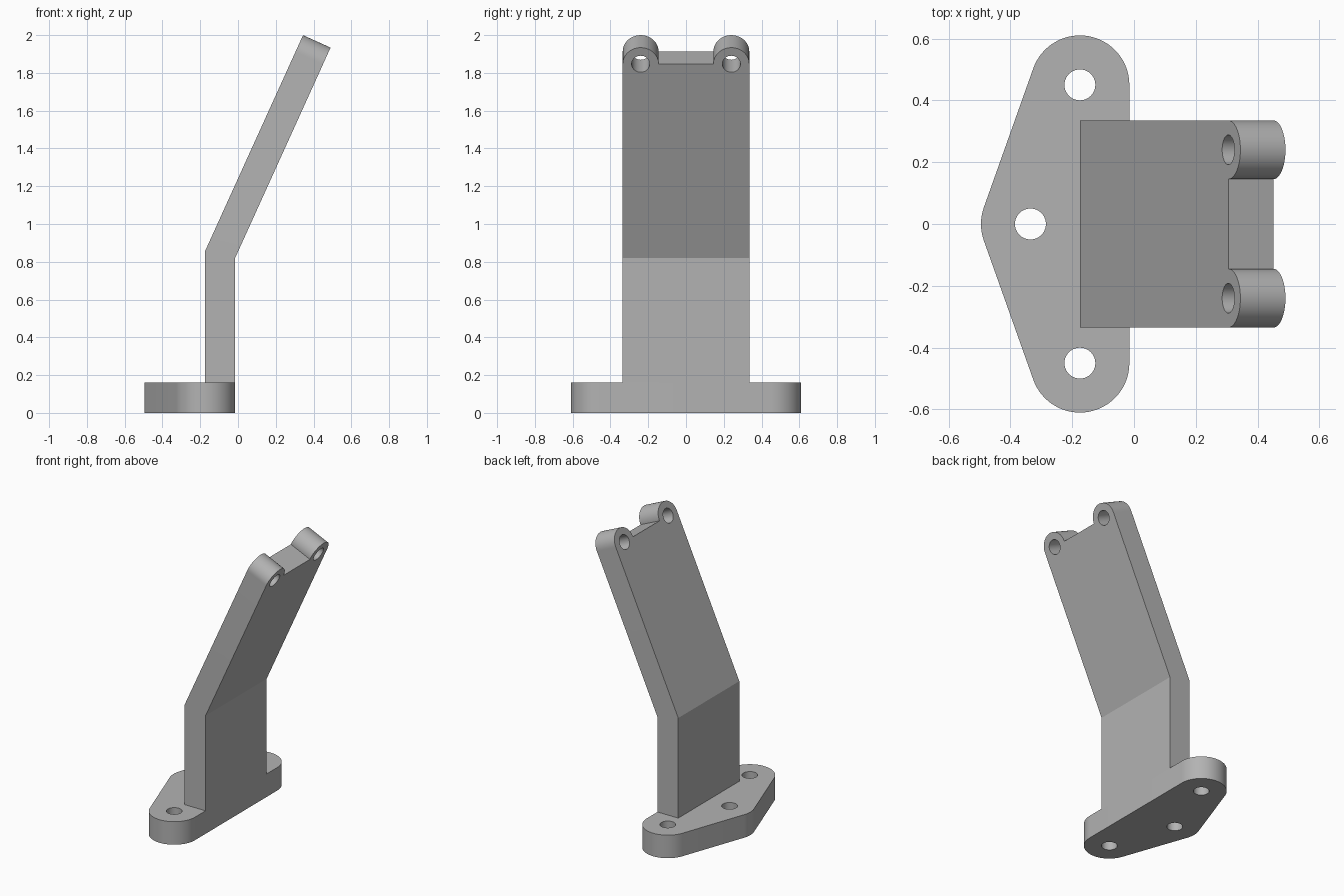
import bpy, bmesh
from math import sin, cos, tan, radians, pi
from mathutils import Vector

cube = bpy.data.objects.get("Cube")
if cube:
    bpy.data.objects.remove(cube, do_unlink=True)

THICK = 0.16

grey = bpy.data.materials.new("plain grey")
grey.use_nodes = True
colour = (0.45, 0.45, 0.45, 1)
grey.diffuse_color = colour
grey.node_tree.nodes["Principled BSDF"].inputs["Base Color"].default_value = colour


def arc(cx, cy, r, start, end, steps):
    """Points along an arc, angles in degrees."""
    angles = [radians(start + (end - start) * i / steps) for i in range(steps + 1)]
    return [(cx + r * cos(a), cy + r * sin(a)) for a in angles]


def hole(cx, cy, r):
    return arc(cx, cy, r, 0, 360, 40)[:-1]


def plate(loops):
    """Fill an outline with holes and extrude it upwards."""
    bm = bmesh.new()
    edges = []
    for loop in loops:
        verts = [bm.verts.new((x, y, 0)) for x, y in loop]
        edges += [bm.edges.new((v, verts[i - 1])) for i, v in enumerate(verts)]
    bmesh.ops.triangle_fill(bm, edges=edges, use_beauty=True)
    out = bmesh.ops.extrude_face_region(bm, geom=bm.faces[:])
    top = [g for g in out["geom"] if isinstance(g, bmesh.types.BMVert)]
    bmesh.ops.translate(bm, verts=top, vec=(0, 0, THICK))
    return bm


def finish(bm, name):
    bmesh.ops.recalc_face_normals(bm, faces=bm.faces[:])
    mesh = bpy.data.meshes.new(name)
    bm.to_mesh(mesh)
    bm.free()
    mesh.materials.append(grey)
    obj = bpy.data.objects.new(name, mesh)
    bpy.context.collection.objects.link(obj)
    bpy.ops.object.select_all(action='DESELECT')
    obj.select_set(True)
    bpy.context.view_layer.objects.active = obj
    bpy.ops.object.shade_smooth_by_angle(angle=radians(20))


# Base flange: three rounded corners joined by tangents, one hole in each
side_x, nose_x, side_y, r = -0.175, -0.335, 0.45, 0.16
tangent = 160.4
outline = (arc(side_x, side_y, r, 0, tangent, 32)
           + arc(nose_x, 0, r, tangent, 360 - tangent, 8)
           + arc(side_x, -side_y, r, 360 - tangent, 360, 32))
centres = [(side_x, side_y), (side_x, -side_y), (nose_x, 0)]
finish(plate([outline] + [hole(x, y, 0.05) for x, y in centres]), "base_flange")

# Bent arm: flat strip with two rounded lugs, then folded along the bend line
half, lug_y, lug_r, length = 0.335, 0.24, 0.095, 1.257
lug_s = length - lug_r
outline = ([(-half, -1), (half, -1)]
           + arc(lug_y, lug_s, lug_r, 0, 180, 32)
           + arc(-lug_y, lug_s, lug_r, 0, 180, 32))
arm = plate([outline, hole(lug_y, lug_s, 0.048), hole(-lug_y, lug_s, 0.048)])
bmesh.ops.bisect_plane(arm, geom=arm.verts[:] + arm.edges[:] + arm.faces[:],
                       dist=1e-5, plane_co=(0, 0, 0), plane_no=(0, 1, 0))

tilt = radians(24.4)
along = Vector((sin(tilt), 0, cos(tilt)))
across = Vector((cos(tilt), 0, -sin(tilt)))
bend = Vector((side_x, 0, 0.855))
for v in arm.verts:
    y, s, depth = v.co
    if s < -0.5:                      # foot of the post
        v.co = (side_x + depth, y, THICK)
    else:                             # mitred bend line and sloping part
        if abs(s) < 1e-4:
            s = depth * tan(tilt / 2)
        v.co = bend + along * s + across * depth + Vector((0, y, 0))
finish(arm, "bent_arm")
